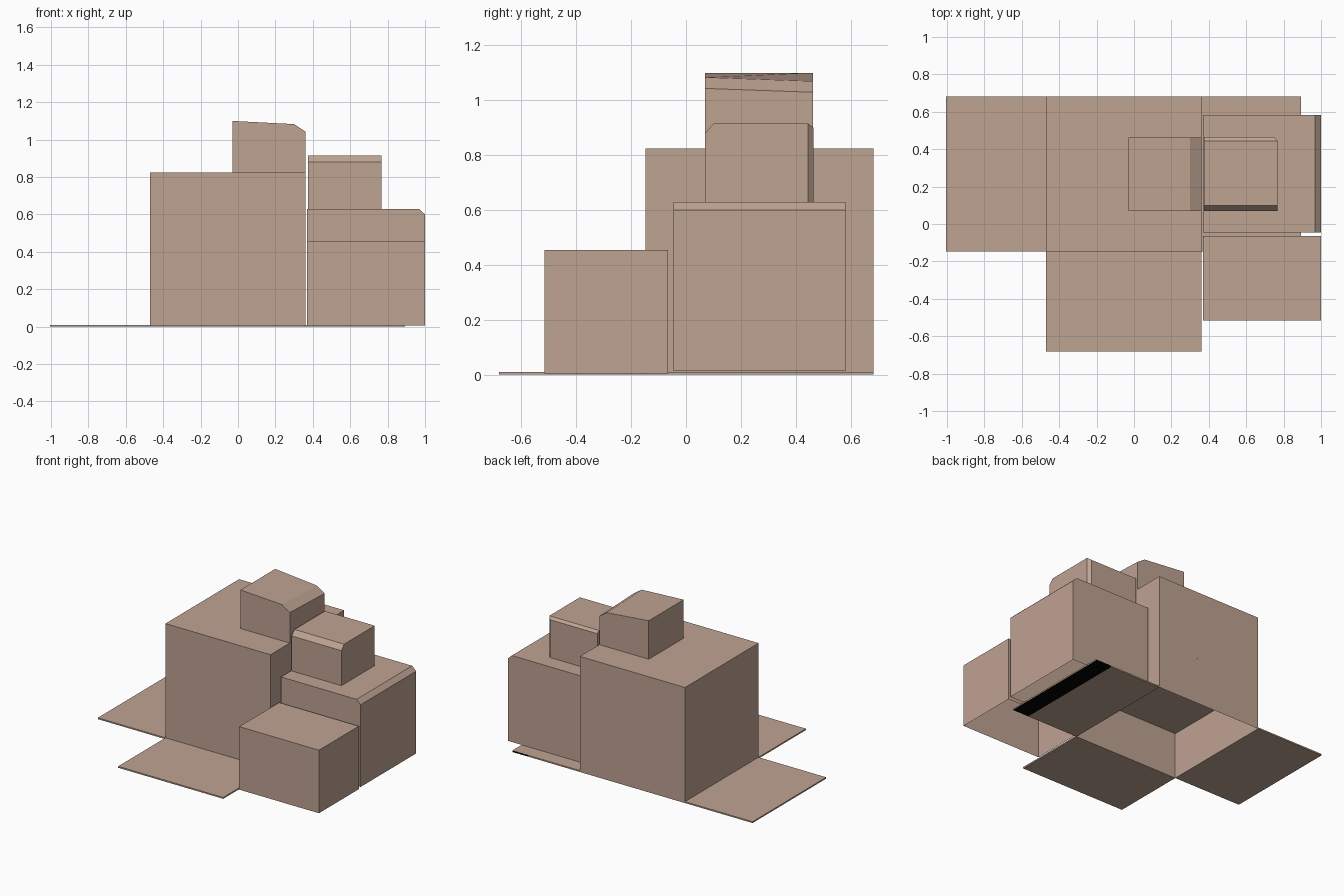
import bpy
import bmesh
from mathutils import Vector

old = bpy.data.objects.get("Cube")
if old:
    bpy.data.objects.remove(old, do_unlink=True)


def material(name, colour):
    mat = bpy.data.materials.new(name)
    mat.use_nodes = True
    mat.diffuse_color = colour
    shader = mat.node_tree.nodes["Principled BSDF"]
    shader.inputs["Base Color"].default_value = colour
    shader.inputs["Roughness"].default_value = 0.9
    return mat


card = material("cardboard_brown", (0.52, 0.366, 0.288, 1))
black = material("black", (0.001, 0.001, 0.001, 1))


def finish(name, bm, *mats):
    mesh = bpy.data.meshes.new(name)
    bm.to_mesh(mesh)
    bm.free()
    for mat in mats or (card,):
        mesh.materials.append(mat)
    obj = bpy.data.objects.new(name, mesh)
    bpy.context.collection.objects.link(obj)


def prism(profile, axis, start, end, open_bottom=True):
    """Extrude an (x, z) profile along y, or a (y, z) profile along x."""
    bm = bmesh.new()
    if axis == "y":
        verts = [bm.verts.new((a, start, z)) for a, z in profile]
        step = Vector((0, end - start, 0))
    else:
        verts = [bm.verts.new((start, a, z)) for a, z in profile]
        step = Vector((end - start, 0, 0))
    face = bm.faces.new(verts)
    out = bmesh.ops.extrude_face_region(bm, geom=[face], use_keep_orig=True)
    moved = [g for g in out["geom"] if isinstance(g, bmesh.types.BMVert)]
    bmesh.ops.translate(bm, verts=moved, vec=step)
    bmesh.ops.recalc_face_normals(bm, faces=bm.faces)
    bm.normal_update()
    if open_bottom:
        bottom = [f for f in bm.faces if f.normal.z < -0.9]
        bmesh.ops.delete(bm, geom=bottom, context="FACES")
    return bm


def rect(a, b, low, high):
    return [(a, low), (b, low), (b, high), (a, high)]


# Big box, open underneath, with a panel inside
left, right, front, back = -0.47, 0.36, -0.147, 0.683
finish("big_box", prism(rect(left, right, 0, 0.825), "y", front, back))
bm = bmesh.new()
bm.faces.new([bm.verts.new((x, y, 0.33)) for x, y in
              ((left, front), (left, back), (right, back), (right, front))])
finish("big_box_inner_panel", bm)

# Flaps folded out flat on the ground
flap = 0.534
thick = 0.01
finish("right_flap", prism(rect(left - flap, left, 0, thick),
                           "y", front, back, False))
finish("front_flap", prism(rect(left, right, 0, thick),
                           "y", front - flap, front, False))

# Left flap, with a black band under its outer end
band = 0.765
bm = prism(rect(right, right + flap, 0, thick), "y", front, back, False)
bmesh.ops.bisect_plane(bm, geom=bm.verts[:] + bm.edges[:] + bm.faces[:],
                       plane_co=(band, 0, 0), plane_no=(1, 0, 0))
bm.normal_update()
for f in bm.faces:
    outer = f.calc_center_median().x > band
    if outer and (f.normal.z < -0.5 or f.normal.y > 0.5):
        f.material_index = 1
finish("left_flap", bm, card, black)

# Low box at the front
finish("low_box", prism(rect(0.37, 1, 0.005, 0.455), "y", -0.515, -0.065))

# Middle box with one crushed top edge
finish("middle_box", prism(
    [(0.37, 0.013), (1, 0.013), (1, 0.60), (0.968, 0.63), (0.37, 0.63)],
    "y", -0.045, 0.582))

# Small box on the middle box, crushed on three edges
bm = prism([(0.07, 0.63), (0.465, 0.63), (0.465, 0.90), (0.445, 0.915),
            (0.10, 0.915), (0.07, 0.88)], "x", 0.375, 0.768)
corner = [e for e in bm.edges
          if all(v.co.x > 0.76 and v.co.y > 0.46 for v in e.verts)]
bmesh.ops.bevel(bm, geom=corner, offset=0.02, segments=1, affect="EDGES")
finish("small_box", bm)

# Top box on the big box, its lid sagging toward the back
bm = prism([(-0.03, 0.825), (0.36, 0.825), (0.36, 1.043), (0.30, 1.083),
            (-0.03, 1.10)], "y", 0.07, 0.463)
for v in bm.verts:
    if v.co.x > 0.2 and v.co.z > 0.9 and v.co.y > 0.3:
        v.co.z -= 0.014
finish("top_box", bm)
